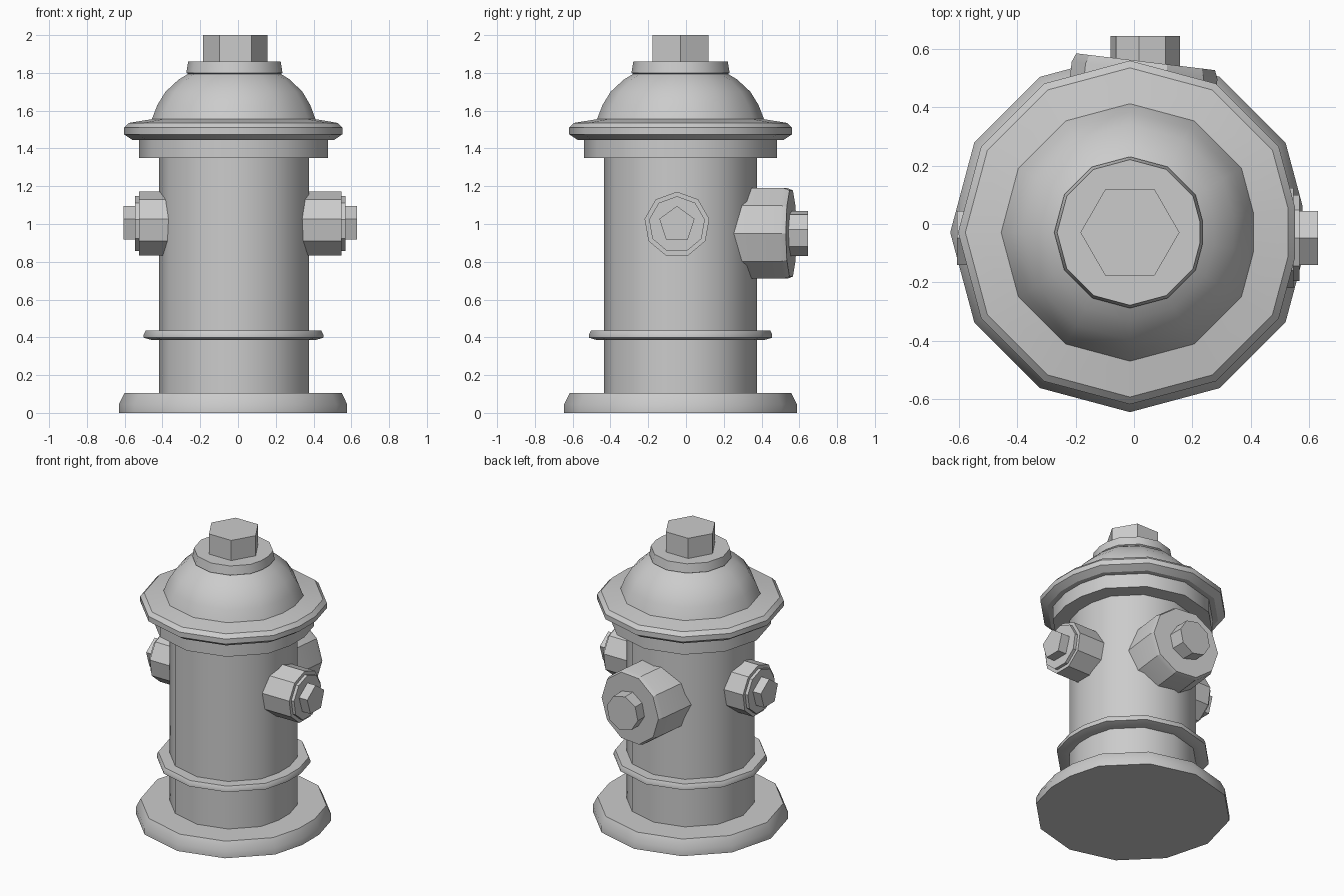
import bpy, bmesh
from math import pi, sin, cos, radians
from mathutils import Matrix, Vector

if "Cube" in bpy.data.objects:
    bpy.data.objects.remove(bpy.data.objects["Cube"])

CX, CY = -0.014, -0.029   # axis of the upright body


def ngon(n, start=90):
    return [(cos(radians(start) + 2 * pi * i / n), sin(radians(start) + 2 * pi * i / n)) for i in range(n)]


# Twelve-sided body outline with its +x corner cut flat
BODY = [(0.96, 0.15)] + [(cos(pi * i / 6), sin(pi * i / 6)) for i in range(1, 12)] + [(0.96, -0.15)]


def lathe(name, profile, ring, origin=(CX, CY, 0), axis=(0, 0, 1)):
    """Sweep (radius, height) points around an axis; radius 0 closes an end with a flat face."""
    bm = bmesh.new()
    loops = [[bm.verts.new((r * x, r * y, h)) for x, y in ring] for r, h in profile if r > 0]
    n = len(ring)
    for a, b in zip(loops, loops[1:]):
        for i in range(n):
            j = (i + 1) % n
            bm.faces.new((a[i], a[j], b[j], b[i]))
    if profile[0][0] == 0:
        bm.faces.new(loops[0][::-1])
    if profile[-1][0] == 0:
        bm.faces.new(loops[-1])
    rot = Vector(axis).to_track_quat('Z', 'Y').to_matrix().to_4x4() if axis != (0, 0, 1) else Matrix()
    bm.transform(Matrix.Translation(origin) @ rot)
    mesh = bpy.data.meshes.new(name)
    bm.to_mesh(mesh)
    bm.free()
    ob = bpy.data.objects.new(name, mesh)
    bpy.context.collection.objects.link(ob)
    bpy.ops.object.select_all(action='DESELECT')
    bpy.context.view_layer.objects.active = ob
    ob.select_set(True)
    bpy.ops.object.shade_smooth_by_angle(angle=radians(32))
    return ob


# Upright body, bottom to top
lathe("base_plate", [(0, 0), (0.617, 0), (0.617, 0.045), (0.587, 0.105), (0.405, 0.105)], BODY)
lathe("barrel", [(0.405, 0.105), (0.405, 0.385), (0.44, 0.385), (0.485, 0.398), (0.485, 0.415),
                 (0.475, 0.435), (0.405, 0.435), (0.405, 1.35)], BODY)
lathe("upper_flange", [(0.405, 1.35), (0.51, 1.35), (0.51, 1.445), (0.545, 1.445), (0.59, 1.475),
                       (0.59, 1.51), (0.565, 1.535), (0.442, 1.555)], BODY)
lathe("dome", [(0.442, 1.555), (0.413, 1.63), (0.37, 1.70), (0.30, 1.765), (0.25, 1.795)], BODY)
lathe("cap_collar", [(0.25, 1.795), (0.26, 1.80), (0.25, 1.86), (0, 1.86)], BODY)
lathe("cap_nut", [(0.17, 1.85), (0.17, 2.0), (0, 2.0)], ngon(6, 0))

# Small side outlets, each with a five-sided nut
for side, sign, end in (("left", -1, 0.524), ("right", 1, 0.547)):
    at, ax = (0, -0.048, 0.997), (sign, 0, 0)
    lathe(side + "_outlet", [(0.174, 0.30), (0.174, end), (0.15, end), (0.15, end + 0.021), (0, end + 0.021)],
          ngon(9), at, ax)
    tip = 0.631 if sign > 0 else 0.607
    lathe(side + "_outlet_nut", [(0.098, end), (0.098, tip), (0, tip)], ngon(5), at, ax)

# Large rear outlet, turned slightly, with its nut
lathe("rear_outlet", [(0.252, -0.36), (0.252, -0.03), (0.24, 0), (0, 0)], ngon(10, 0),
      (0.04, 0.557, 0.95), (0.12, 0.993, 0))
lathe("rear_outlet_nut", [(0.121, 0.52), (0.121, 0.645), (0, 0.645)], ngon(8, 80),
      (0.038, 0, 0.95), (0, 1, 0))
